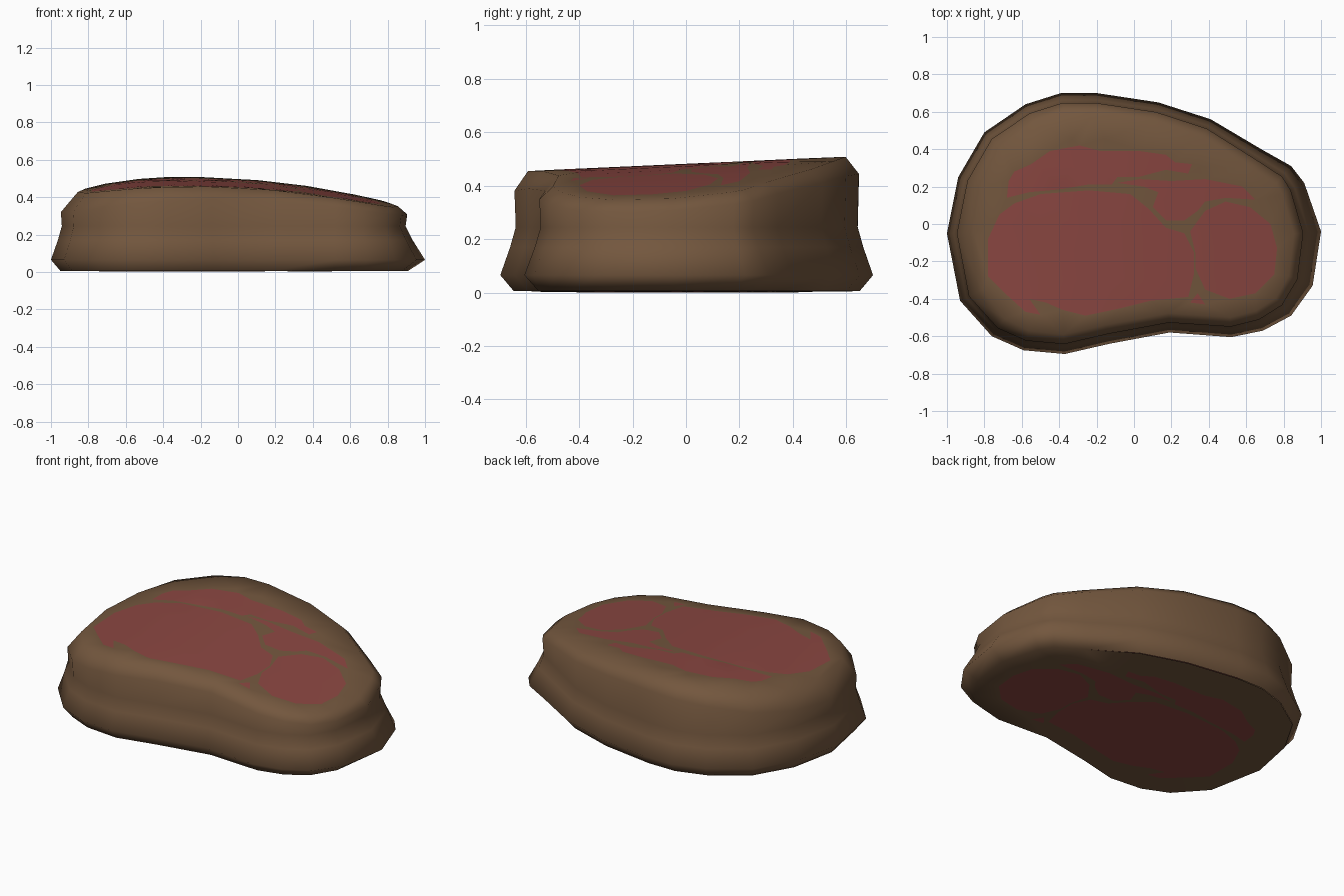
import bpy, bmesh
from mathutils import Vector
from mathutils.geometry import delaunay_2d_cdt

if "Cube" in bpy.data.objects:
    bpy.data.objects.remove(bpy.data.objects["Cube"])

def pts(flat):
    return [Vector(flat[i:i + 2]) for i in range(0, len(flat), 2)]

# Widest outline of the slab, clockwise from the left end
OUTLINE = pts([-1, -.05, -.94, .25, -.80, .49, -.58, .64, -.39, .70, -.20, .70, .13, .65,
               .41, .56, .68, .40, .84, .31, .91, .22, 1, -.04, .955, -.33, .84, -.49,
               .69, -.57, .52, -.605, .19, -.58, -.13, -.64, -.37, -.695, -.59, -.675,
               -.76, -.60, -.93, -.41])

# Lean muscle patches seen on both cut faces
MUSCLES = [pts(p) for p in (
    [-.68, .14, -.67, .23, -.64, .28, -.55, .32, -.45, .39, -.29, .42, -.18, .39, .03, .39,
     .17, .37, .22, .33, .31, .32, .29, .27, .17, .29, .02, .25, -.09, .25, -.12, .21,
     -.25, .21, -.40, .185, -.56, .17],
    [-.09, .22, .03, .24, .20, .23, .38, .24, .58, .20, .65, .13, .49, .14, .38, .12,
     .34, .07, .27, .02, .17, .02, .10, .09, .13, .17, .05, .20],
    [-.72, .05, -.78, -.08, -.78, -.28, -.69, -.37, -.58, -.47, -.50, -.485, -.56, -.40,
     -.47, -.42, -.38, -.46, -.26, -.49, -.07, -.45, .09, -.41, .29, -.39, .32, -.27,
     .32, -.15, .27, -.05, .17, -.02, .08, .08, -.02, .16, -.24, .18, -.50, .16, -.64, .11],
    [.33, -.16, .30, -.04, .38, .07, .49, .12, .62, .09, .73, 0, .765, -.13, .75, -.27,
     .65, -.37, .51, -.40, .38, -.35, .33, -.24],
    [.34, -.37, .38, -.43, .30, -.42])]

def top_z(x, y):
    return .482 - (.17 if x < -.3 else .096) * (x + .3) ** 2 + .045 * y

def inset(amount, extra=0, left=0):
    """Outline moved inward, more strongly at the right end."""
    ring, n = [], len(OUTLINE)
    for i, p in enumerate(OUTLINE):
        a = (p - OUTLINE[i - 1]).normalized()
        b = (OUTLINE[(i + 1) % n] - p).normalized()
        t = (a + b).normalized()
        k = 1 + .8 * max(0, p.x) ** 4
        ring.append(p + Vector((t.y, -t.x)) * (amount * k + extra + left * max(0, -p.x) ** 4))
    return ring

def inside(p, poly):
    hit = False
    for a, b in zip(poly, poly[1:] + poly[:1]):
        if (a.y > p.y) != (b.y > p.y) and p.x < a.x + (p.y - a.y) / (b.y - a.y) * (b.x - a.x):
            hit = not hit
    return hit

def gap(p, poly):
    """Distance from a point to a polygon's edge."""
    best = 9
    for a, b in zip(poly, poly[1:] + poly[:1]):
        d = b - a
        t = min(1, max(0, (p - a).dot(d) / d.length_squared))
        best = min(best, (p - a - d * t).length)
    return best

bm = bmesh.new()

# Side wall: flared foot, waist, shoulder and top rim
base, rim = inset(.05), inset(.053, .05, .04)
rings = [
    [(p.x, p.y, .006) for p in base],
    [(p.x, p.y, .065) for p in OUTLINE],
    [(p.x, p.y, .17) for p in inset(.037)],
    [(p.x, p.y, .245) for p in inset(.058)],
    [(p.x, p.y, top_z(p.x, p.y) - .06 + .03 * p.x) for p in inset(.053)],
    [(p.x, p.y, top_z(p.x, p.y)) for p in rim]]
rings = [[bm.verts.new(c) for c in r] for r in rings]
n = len(OUTLINE)
for lo, hi in zip(rings, rings[1:]):
    for i in range(n):
        j = (i + 1) % n
        bm.faces.new((lo[j], lo[i], hi[i], hi[j]))

# Cut faces: triangulated with the muscle patches as exact boundaries
def cap(ring, height, up):
    coords, loops = [], []
    for poly in [ring[::-1]] + MUSCLES:
        loops.append([(len(coords) + k, len(coords) + (k + 1) % len(poly))
                      for k in range(len(poly))])
        coords += poly
    for i in range(-5, 6):
        for j in range(-4, 5):
            p = Vector((i * .17 + .01, j * .15 + .005))
            if inside(p, ring) and gap(p, ring) > .13 and min(gap(p, m) for m in MUSCLES) > .04:
                coords.append(p)
    out = delaunay_2d_cdt(coords, sum(loops, []), [], 0, 1e-5)
    verts = [bm.verts.new((v.x, v.y, height(v.x, v.y))) for v in out[0]]
    for tri in out[2]:
        centre = sum((out[0][k] for k in tri), Vector((0, 0))) / len(tri)
        if not inside(centre, ring):
            continue
        f = bm.faces.new([verts[k] for k in tri])
        f.material_index = int(any(inside(centre, m) for m in MUSCLES))
        f.normal_update()
        if (f.normal.z > 0) != up:
            f.normal_flip()

cap(rim, top_z, True)
cap(base, lambda x, y: .006 - .006 * max(0, 1 - (x + .3) ** 2 - y * y), False)

bmesh.ops.remove_doubles(bm, verts=bm.verts[:], dist=2e-4)
bmesh.ops.delete(bm, geom=[v for v in bm.verts if not v.link_faces], context='VERTS')
for f in bm.faces:
    f.smooth = True

mesh = bpy.data.meshes.new("steak")
bm.to_mesh(mesh)
bm.free()
for name, colour in (("seared brown", (.172, .095, .048, 1)), ("lean red", (.255, .062, .053, 1))):
    mat = bpy.data.materials.new(name)
    mat.diffuse_color = colour
    mat.use_nodes = True
    mat.node_tree.nodes["Principled BSDF"].inputs["Base Color"].default_value = mat.diffuse_color
    mesh.materials.append(mat)
bpy.context.collection.objects.link(bpy.data.objects.new("steak", mesh))
